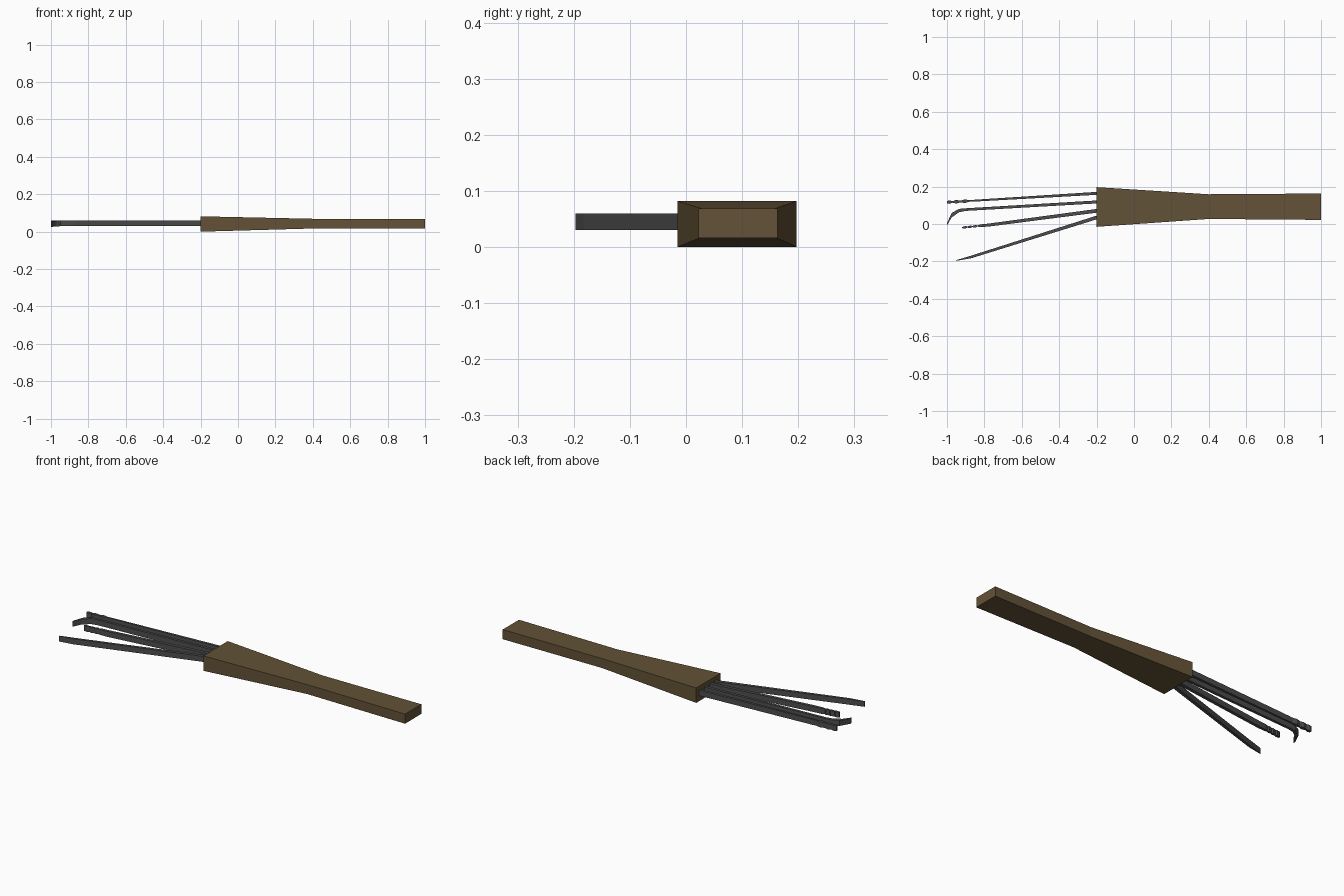
import bpy, bmesh

if "Cube" in bpy.data.objects:
    bpy.data.objects.remove(bpy.data.objects["Cube"])

def material(name, rgb):
    m = bpy.data.materials.new(name)
    m.diffuse_color = (*rgb, 1)
    m.use_nodes = True
    m.node_tree.nodes["Principled BSDF"].inputs["Base Color"].default_value = m.diffuse_color
    return m

wood = material("wood", (0.125, 0.085, 0.038))
steel = material("steel", (0.075, 0.075, 0.075))

def loft(name, sections, mat):
    """Join rectangular sections (x, y0, y1, z0, z1) into a closed bar."""
    bm = bmesh.new()
    rings = [[bm.verts.new((x, y, z)) for y, z in ((a, c), (b, c), (b, d), (a, d))]
             for x, a, b, c, d in sections]
    for r, s in zip(rings, rings[1:]):
        for i in range(4):
            j = (i + 1) % 4
            bm.faces.new((r[i], r[j], s[j], s[i]))
    bm.faces.new(rings[0])
    bm.faces.new(rings[-1])
    bmesh.ops.recalc_face_normals(bm, faces=bm.faces)
    me = bpy.data.meshes.new(name)
    bm.to_mesh(me)
    bm.free()
    me.materials.append(mat)
    ob = bpy.data.objects.new(name, me)
    bpy.context.collection.objects.link(ob)

def pick(name, stations):
    """Flat steel strip through (x, y centre, half width, z drop)."""
    loft(name, [(x, y - w, y + w, 0.03 - d, 0.06 - d) for x, y, w, d in stations], steel)

# Tapered handle
loft("handle", [(-0.2, -0.015, 0.197, 0, 0.082),
                (0.4, 0.027, 0.159, 0.017, 0.069),
                (1.0, 0.022, 0.163, 0.016, 0.069)], wood)

# Pick with a beaded end
beads = [(-0.88, 0.123, 0.004, 0), (-0.905, 0.122, 0.010, 0), (-0.93, 0.120, 0.004, 0),
         (-0.95, 0.119, 0.010, 0), (-0.97, 0.118, 0.004, 0), (-0.985, 0.117, 0.009, 0),
         (-1.0, 0.117, 0.006, 0)]
pick("beaded_pick", [(-0.18, 0.165, 0.008, 0), (-0.85, 0.125, 0.005, 0)] + beads)

# Pick with a bent hook
pick("hook_pick", [(-0.18, 0.119, 0.008, 0), (-0.90, 0.077, 0.007, 0),
                   (-0.935, 0.072, 0.009, 0), (-0.975, 0.047, 0.012, 0.002),
                   (-1.0, -0.002, 0.006, 0.005)])

# Pick with a saw-toothed end
teeth = []
for i in range(4):
    x, y = -0.82 - i * 0.027, -0.009 - i * 0.0028
    teeth += [(x, y, 0.007, 0), (x - 0.018, y - 0.002, 0.003, 0)]
pick("rake_pick", [(-0.18, 0.073, 0.010, 0), (-0.78, -0.006, 0.008, 0)] + teeth
     + [(-0.92, -0.019, 0.006, 0)])

# Pick with a plain pointed end
pick("plain_pick", [(-0.18, 0.041, 0.010, 0), (-0.87, -0.176, 0.007, 0),
                    (-0.95, -0.195, 0.002, 0)])
